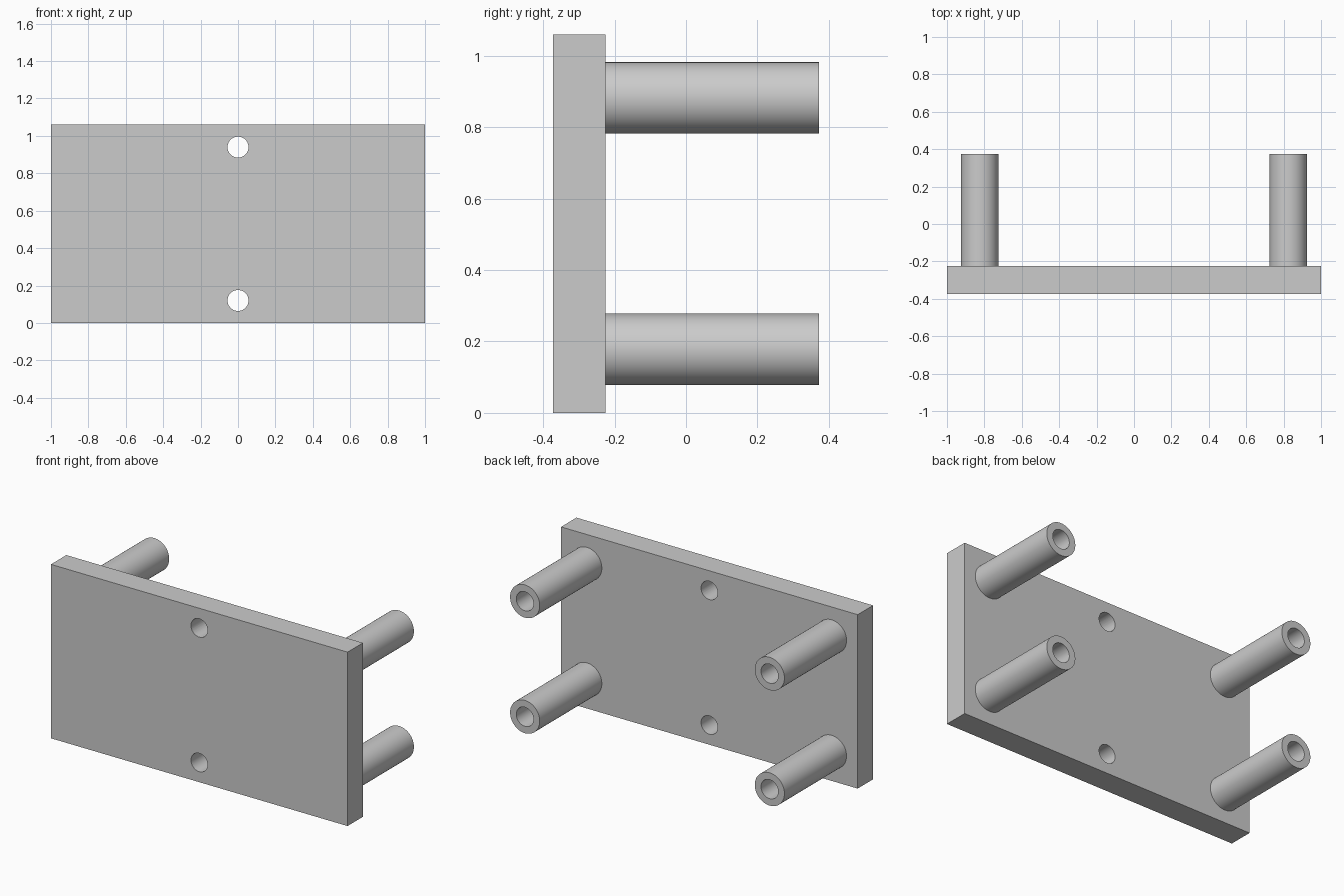
import bpy
from math import radians

default_cube = bpy.data.objects.get("Cube")
if default_cube:
    bpy.data.objects.remove(default_cube, do_unlink=True)

WIDTH, HEIGHT = 2.0, 1.06
FRONT, PLATE_BACK, POST_END = -0.373, -0.225, 0.373
POST_X, POST_Z, POST_RADIUS, BORE_RADIUS = 0.825, (0.178, 0.882), 0.1, 0.058
HOLE_Z, HOLE_RADIUS = (0.12, 0.94), 0.056

grey = bpy.data.materials.new("plain grey")
grey.use_nodes = True
colour = (0.6, 0.6, 0.6, 1)
grey.diffuse_color = colour
grey.node_tree.nodes["Principled BSDF"].inputs["Base Color"].default_value = colour


def rod(name, x, z, radius, y0, y1):
    """Cylinder lying along y from y0 to y1."""
    bpy.ops.mesh.primitive_cylinder_add(
        vertices=64, radius=radius, depth=y1 - y0,
        location=(x, (y0 + y1) / 2, z), rotation=(radians(90), 0, 0))
    obj = bpy.context.object
    obj.name = name
    obj.data.materials.append(grey)
    return obj


def cut(obj, cutter):
    """Subtract the cutter from the object and discard it."""
    mod = obj.modifiers.new("hole", "BOOLEAN")
    mod.operation, mod.solver, mod.object = "DIFFERENCE", "EXACT", cutter
    bpy.ops.object.select_all(action="DESELECT")
    bpy.context.view_layer.objects.active = obj
    obj.select_set(True)
    bpy.ops.object.modifier_apply(modifier=mod.name)
    bpy.data.objects.remove(cutter, do_unlink=True)
    bpy.ops.object.shade_smooth_by_angle(angle=radians(30))


# Mounting plate with two screw holes
bpy.ops.mesh.primitive_cube_add(size=1, location=(0, (FRONT + PLATE_BACK) / 2, HEIGHT / 2))
plate = bpy.context.object
plate.name = "mounting_plate"
plate.scale = (WIDTH, PLATE_BACK - FRONT, HEIGHT)
bpy.ops.object.transform_apply(location=False, rotation=False, scale=True)
plate.data.materials.append(grey)
for z in HOLE_Z:
    cut(plate, rod("hole_cutter", 0, z, HOLE_RADIUS, FRONT - 0.1, PLATE_BACK + 0.1))

# Four hollow standoff posts, open at the back
for side, x in (("right", -POST_X), ("left", POST_X)):
    for level, z in zip(("lower", "upper"), POST_Z):
        post = rod(f"{level}_{side}_post", x, z, POST_RADIUS, PLATE_BACK, POST_END)
        cut(post, rod("bore_cutter", x, z, BORE_RADIUS, PLATE_BACK - 0.1, POST_END + 0.1))
